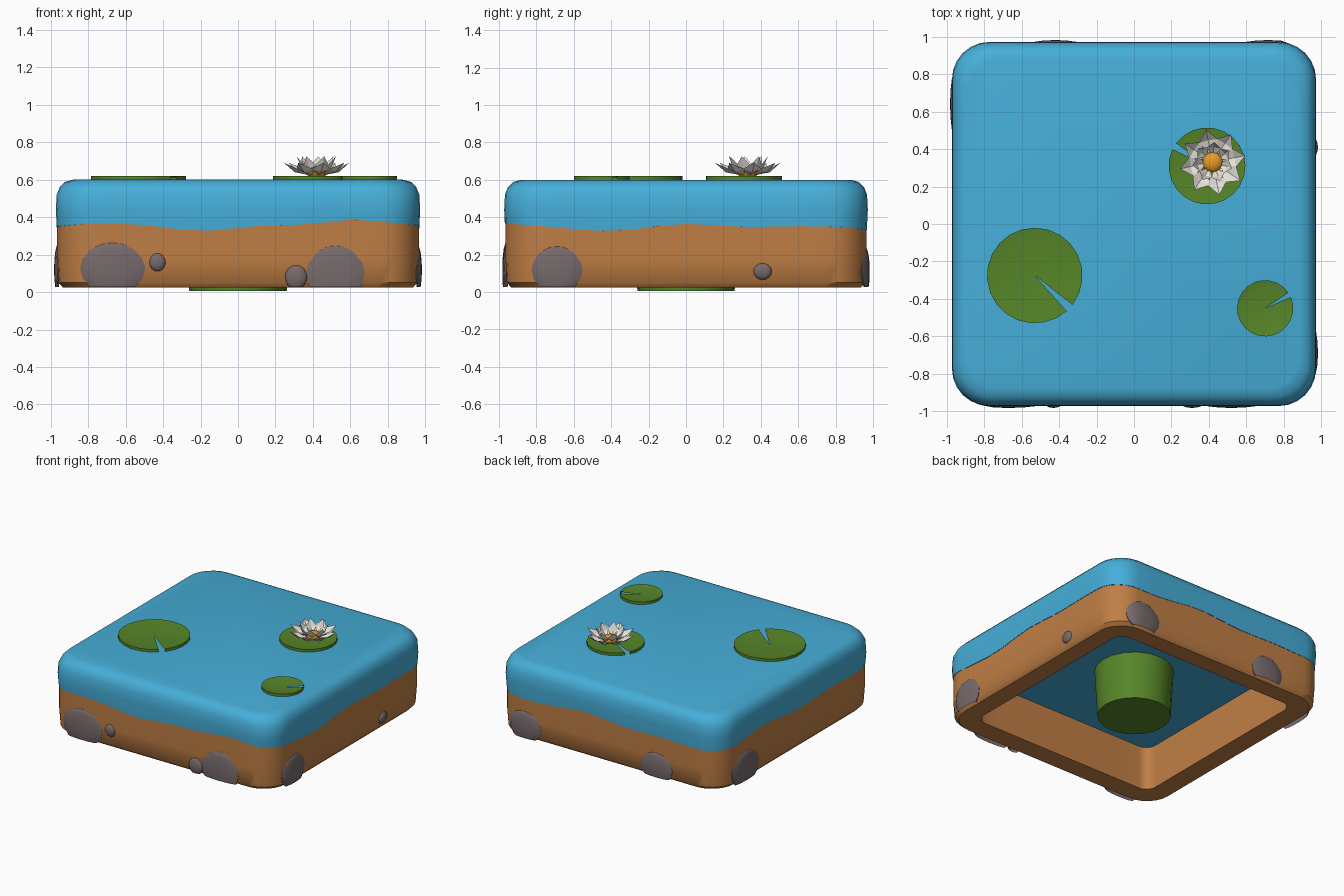
import bpy, bmesh, math
from mathutils import Matrix, Vector

if "Cube" in bpy.data.objects:
    bpy.data.objects.remove(bpy.data.objects["Cube"])


def material(name, rgb):
    m = bpy.data.materials.new(name)
    m.diffuse_color = (*rgb, 1)
    m.use_nodes = True
    m.node_tree.nodes["Principled BSDF"].inputs["Base Color"].default_value = m.diffuse_color
    return m


BLUE = material("water blue", (0.061, 0.423, 0.690))
BROWN = material("earth brown", (0.527, 0.212, 0.060))
GREY = material("stone grey", (0.181, 0.144, 0.147))
GREEN = material("leaf green", (0.093, 0.235, 0.021))
WHITE = material("petal white", (0.807, 0.775, 0.716))
GOLD = material("flower gold", (0.847, 0.352, 0.023))


def finish(bm, name, mat, angle=40, recalc=True):
    if recalc:
        bmesh.ops.recalc_face_normals(bm, faces=bm.faces)
    me = bpy.data.meshes.new(name)
    bm.to_mesh(me)
    bm.free()
    me.materials.append(mat)
    ob = bpy.data.objects.new(name, me)
    bpy.context.collection.objects.link(ob)
    if angle:
        bpy.ops.object.select_all(action='DESELECT')
        ob.select_set(True)
        bpy.context.view_layer.objects.active = ob
        bpy.ops.object.shade_smooth_by_angle(angle=math.radians(angle))
    return ob


def shore(x, y):
    # wavy line between earth and water, highest at the front right
    a = math.atan2(y, x)
    bump = 0.035 * math.exp(-((x - 0.6) / 0.2) ** 2) if y < -0.9 else 0
    return 0.348 + 0.012 * math.sin(5 * a + 0.6) + 0.01 * math.sin(9 * a + 2) + bump


def ring(h, r, z):
    # rounded square outline; z is a number or a function of x and y
    pts = []
    for q in range(4):
        rot = Matrix.Rotation(q * math.pi / 2, 3, 'Z')
        side = [Vector((h - r + r * math.cos(t), h - r + r * math.sin(t), 0))
                for t in [i * math.pi / 12 for i in range(7)]]
        side += [Vector(((h - r) * (1 - i / 5), h, 0)) for i in range(1, 10)]
        for p in side:
            p = rot @ p
            p.z = z(p.x, p.y) if callable(z) else z
            pts.append(p)
    return pts


def loft(name, rings, mat, cap=False, angle=40):
    bm = bmesh.new()
    rows = [[bm.verts.new(p) for p in r] for r in rings]
    n = len(rows[0])
    for a, b in zip(rows, rows[1:]):
        for i in range(n):
            j = (i + 1) % n
            bm.faces.new((a[i], a[j], b[j], b[i]))
    if cap:
        bm.faces.new(rows[-1])
    return finish(bm, name, mat, angle, recalc=False)


# thick earth wall: inner face, underside, outer face
loft("earth_wall", [ring(0.79, 0.08, 0.37), ring(0.79, 0.08, 0.03),
                    ring(0.935, 0.19, 0.025),
                    ring(0.958, 0.2, 0.05), ring(0.965, 0.2, 0.18),
                    ring(0.965, 0.2, shore)], BROWN)

# water with a rounded upper edge
loft("water", [ring(0.967, 0.2, shore), ring(0.972, 0.2, 0.44),
               ring(0.968, 0.2, 0.52), ring(0.952, 0.2, 0.56),
               ring(0.925, 0.19, 0.588), ring(0.88, 0.17, 0.6)], BLUE, cap=True)

# underside of the water, seen inside the hollow base
bm = bmesh.new()
bm.faces.new([bm.verts.new(p) for p in reversed(ring(0.79, 0.08, 0.37))])
finish(bm, "water_underside", BLUE, 0, recalc=False)

# central peg below the water
bm = bmesh.new()
bmesh.ops.create_cone(bm, cap_ends=True, segments=20, radius1=0.26, radius2=0.28,
                      depth=0.36, matrix=Matrix.Translation((0, 0, 0.185)))
finish(bm, "central_peg", GREEN)


# flat stones set into the walls: quarter turn from front, offset, height, half width, half height
def stone(turn, u, z, w, h):
    bm = bmesh.new()
    bmesh.ops.create_uvsphere(bm, u_segments=14, v_segments=8, radius=1)
    bmesh.ops.transform(bm, verts=bm.verts, matrix=Matrix.Translation((u, -0.958, z))
                        @ Matrix.Diagonal((w, 0.024, h, 1)))
    for co, no in (((0, -0.955, 0), (0, 1, 0)), ((0, 0, 0.028), (0, 0, -1))):
        bmesh.ops.bisect_plane(bm, geom=bm.verts[:] + bm.edges[:] + bm.faces[:],
                               plane_co=co, plane_no=no,
                               clear_outer=True)
    # wrap the stone around the rounded corners
    for v in bm.verts:
        d = abs(v.co.x) - 0.765
        if d > 0:
            a, rad = d / 0.2, 0.2 + (-v.co.y - 0.965)
            v.co.x = math.copysign(0.765 + rad * math.sin(a), v.co.x)
            v.co.y = -0.765 - rad * math.cos(a)
    bmesh.ops.rotate(bm, verts=bm.verts, cent=(0, 0, 0),
                     matrix=Matrix.Rotation(turn * math.pi / 2, 3, 'Z'))
    finish(bm, "stone", GREY, 50)


for s in [(0, -0.67, 0.13, 0.18, 0.14), (0, -0.43, 0.16, 0.045, 0.05),
          (0, 0.52, 0.10, 0.16, 0.155), (0, 0.31, 0.08, 0.06, 0.065),
          (1, -0.69, 0.12, 0.14, 0.13), (1, 0.41, 0.11, 0.05, 0.045),
          (2, -0.72, 0.12, 0.15, 0.12), (2, 0.42, 0.10, 0.14, 0.12),
          (3, -0.64, 0.12, 0.17, 0.14)]:
    stone(*s)


# lily pads: shallow dish with a narrow notch
def lily_pad(name, x, y, r, notch):
    bm = bmesh.new()
    n, gap = 22, 0.09
    mid = bm.verts.new((x, y, 0.61))
    rows = []
    for f, z in ((0.75, 0.612), (1, 0.62), (1, 0.6)):
        rows.append([bm.verts.new((x + f * r * math.cos(a), y + f * r * math.sin(a), z))
                     for a in [notch + gap + i * (2 * math.pi - 2 * gap) / n
                               for i in range(n + 1)]])
    for i in range(n):
        bm.faces.new((mid, rows[0][i], rows[0][i + 1]))
        for a, b in zip(rows, rows[1:]):
            bm.faces.new((a[i], b[i], b[i + 1], a[i + 1]))
    finish(bm, name, GREEN, recalc=False)


lily_pad("large_lily_pad", -0.53, -0.275, 0.255, -0.75)
lily_pad("small_lily_pad", 0.70, -0.45, 0.15, 0.5)
lily_pad("flower_lily_pad", 0.39, 0.31, 0.205, 2.6)


# flower: two rings of folded petals
FLOWER = Matrix.Translation((0.42, 0.33, 0.615))


def petals(name, count, profile, width, start):
    bm = bmesh.new()
    (r0, z0), (r1, z1), (r2, z2) = profile
    for i in range(count):
        m = FLOWER @ Matrix.Rotation(start + i * 2 * math.pi / count, 4, 'Z')
        base, keel, tip, left, right = [bm.verts.new(m @ Vector(p)) for p in (
            (r0, 0, z0), (r1, 0, z1), (r2, 0, z2),
            (r1 - 0.005, width, z1 + 0.018), (r1 - 0.005, -width, z1 + 0.018))]
        for f in ((base, keel, left), (keel, tip, left),
                  (base, right, keel), (right, tip, keel)):
            bm.faces.new(f)
    finish(bm, name, WHITE, 0, recalc=False)


petals("outer_petals", 8, ((0.03, 0.008), (0.12, 0.025), (0.178, 0.075)), 0.052, 0.2)
petals("inner_petals", 7, ((0.03, 0.012), (0.08, 0.045), (0.108, 0.11)), 0.038, 0.6)

# flower centre
bm = bmesh.new()
bmesh.ops.create_uvsphere(bm, u_segments=12, v_segments=8, radius=1,
                          matrix=FLOWER @ Matrix.Translation((0, 0, 0.022))
                          @ Matrix.Diagonal((0.055, 0.055, 0.03, 1)))
finish(bm, "flower_centre", GOLD)
